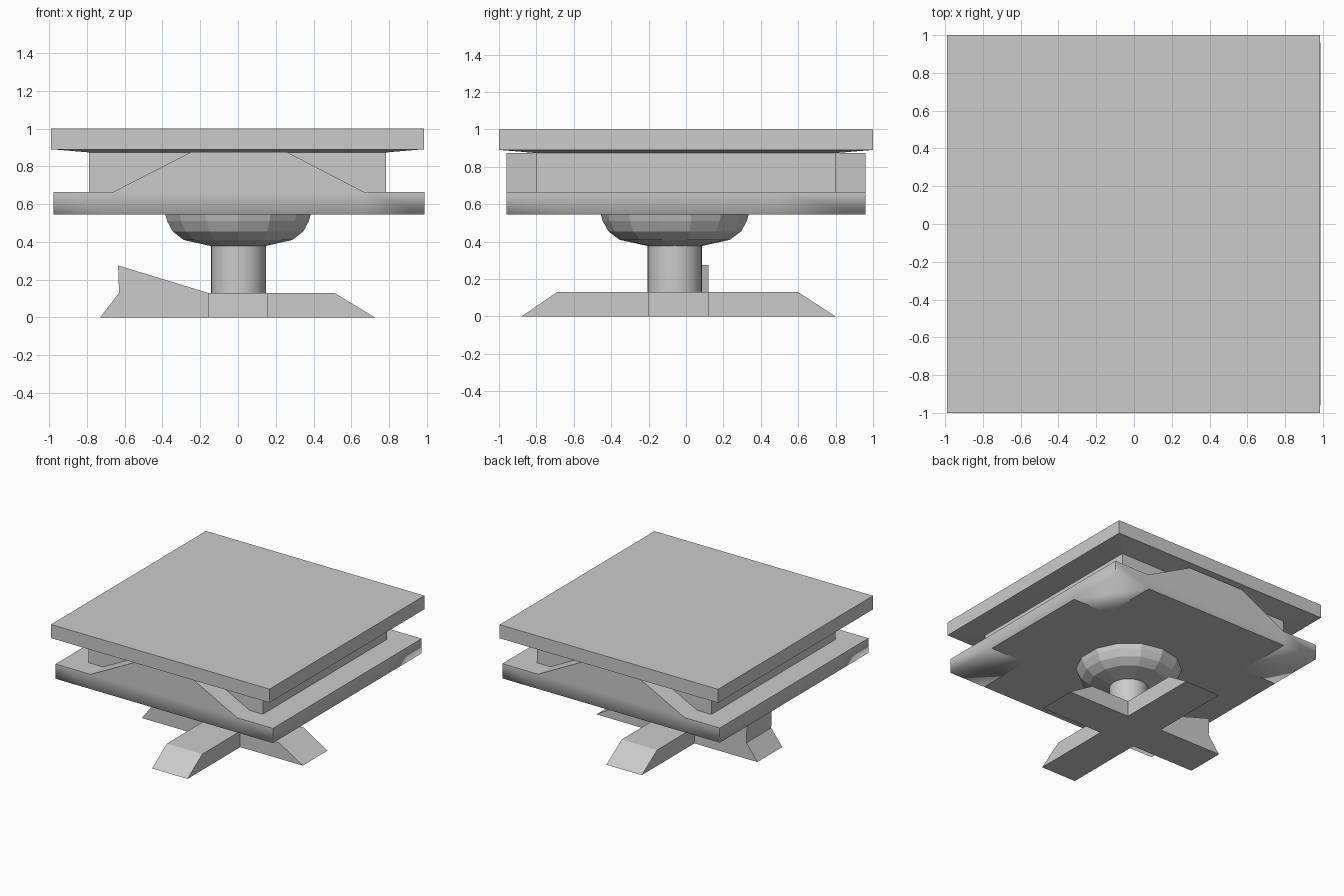
import bpy, bmesh
from mathutils import Vector

if "Cube" in bpy.data.objects:
    bpy.data.objects.remove(bpy.data.objects["Cube"], do_unlink=True)

grey = bpy.data.materials.new("plain_grey")
grey.use_nodes = True
grey.diffuse_color = (0.6, 0.6, 0.6, 1)
grey.node_tree.nodes["Principled BSDF"].inputs["Base Color"].default_value = (0.6, 0.6, 0.6, 1)


def finish(name, bm):
    bmesh.ops.recalc_face_normals(bm, faces=bm.faces)
    mesh = bpy.data.meshes.new(name)
    bm.to_mesh(mesh)
    bm.free()
    mesh.materials.append(grey)
    obj = bpy.data.objects.new(name, mesh)
    bpy.context.collection.objects.link(obj)
    return obj


def box_mesh(x0, x1, y0, y1, z0, z1):
    bm = bmesh.new()
    bmesh.ops.create_cube(bm, size=1)
    for v in bm.verts:
        v.co = Vector((x1 if v.co.x > 0 else x0,
                       y1 if v.co.y > 0 else y0,
                       z1 if v.co.z > 0 else z0))
    return bm


def prism(name, profile, start, end, along):
    """Extrude a profile of (horizontal, z) points along the x or y axis."""
    bm = bmesh.new()
    place = (lambda h, z, d: (h, d, z)) if along == "y" else (lambda h, z, d: (d, h, z))
    face = bm.faces.new([bm.verts.new(place(h, z, start)) for h, z in profile])
    ext = bmesh.ops.extrude_face_region(bm, geom=[face])["geom"]
    moved = [g for g in ext if isinstance(g, bmesh.types.BMVert)]
    bmesh.ops.translate(bm, verts=moved, vec=place(0, 0, end - start))
    return finish(name, bm)


def lathe(name, profile, sides, centre, smooth=False):
    """Stack of rings joined into a turned solid."""
    bm = bmesh.new()
    for (r0, z0), (r1, z1) in zip(profile, profile[1:]):
        part = bmesh.ops.create_cone(bm, segments=sides, radius1=r0, radius2=r1, depth=z1 - z0)
        bmesh.ops.translate(bm, verts=part["verts"], vec=(*centre, (z0 + z1) / 2))
    bmesh.ops.remove_doubles(bm, verts=bm.verts, dist=0.001)
    for f in bm.faces:
        f.smooth = smooth and abs(f.normal.z) < 0.5
    return finish(name, bm)


# Foot: one long arm with a raised wedge, crossed by two short arms
prism("foot_long_arm", [(-0.73, 0), (-0.63, 0.13), (-0.635, 0.275), (-0.16, 0.13),
                        (0.51, 0.13), (0.725, 0)], -0.2, 0.12, "y")
prism("foot_front_arm", [(-0.88, 0), (-0.69, 0.13), (-0.2, 0.13), (-0.2, 0)], -0.16, 0.16, "x")
prism("foot_back_arm", [(0.12, 0), (0.12, 0.13), (0.6, 0.13), (0.8, 0)], -0.16, 0.16, "x")

# Turned stem and faceted bowl
lathe("stem", [(0.145, 0.13), (0.145, 0.38)], 32, (0.002, -0.06), smooth=True)
lathe("bowl", [(0.14, 0.376), (0.295, 0.41), (0.355, 0.455), (0.385, 0.51), (0.395, 0.545)],
      14, (0.0, -0.06))

# Tray: corner cells underneath blend softly into the sides
bm = box_mesh(-0.977, 0.988, -0.96, 0.96, 0.545, 0.665)
for axis, cut in (((1, 0, 0), 0.66), ((0, 1, 0), 0.48)):
    for side in (-1, 1):
        bmesh.ops.bisect_plane(bm, geom=bm.verts[:] + bm.edges[:] + bm.faces[:],
                               plane_co=Vector(axis) * cut * side, plane_no=axis)
bm.normal_update()
for f in bm.faces:
    c = f.calc_center_median()
    corner = abs(c.x) > 0.66 and abs(c.y) > 0.48
    f.smooth = abs(f.normal.z) < 0.5 or (f.normal.z < 0 and corner)
for e in bm.edges:
    a, b = e.link_faces
    upright = abs(e.verts[0].co.z - e.verts[1].co.z) > 0.05
    if a.smooth != b.smooth or (upright and a.normal.dot(b.normal) < 0.5):
        e.smooth = False
finish("tray", bm)

# Inner block and the tapered end panels
finish("inner_block", box_mesh(-0.79, 0.785, -0.8, 0.8, 0.665, 0.876))
for name, y in (("front_panel", -0.96), ("back_panel", 0.8)):
    prism(name, [(-0.66, 0.665), (-0.25, 0.875), (0.26, 0.875), (0.665, 0.665)], y, y + 0.16, "y")

# Top slab with a shallow tapered underside
finish("top_slab", box_mesh(-0.99, 0.985, -1, 1, 0.889, 1.0))
bm = box_mesh(-0.97, 0.965, -0.98, 0.98, 0.874, 0.889)
for v in bm.verts:
    if v.co.z < 0.88:
        v.co.x *= 0.82
        v.co.y *= 0.82
finish("slab_underside", bm)
